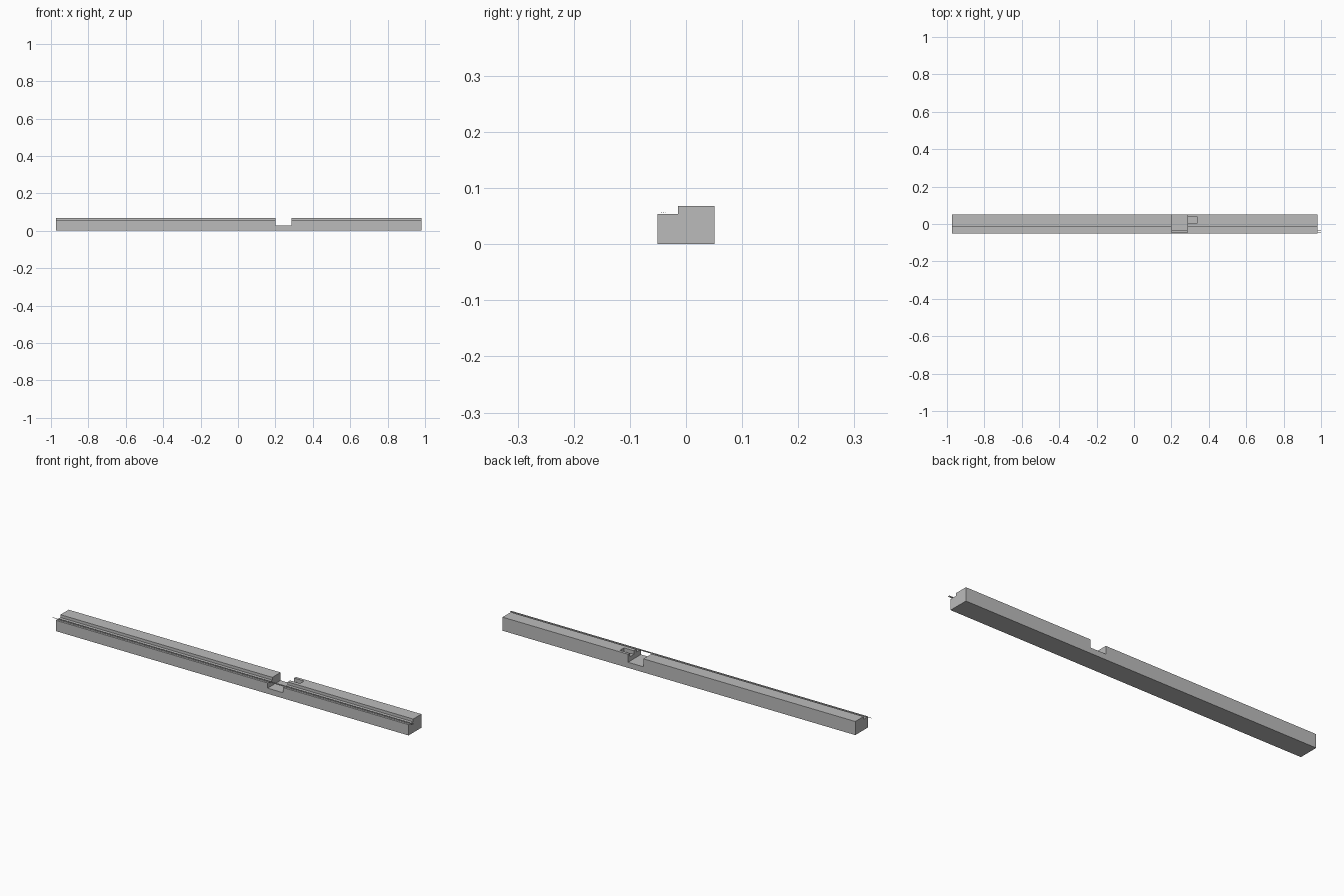
import bpy, bmesh

if "Cube" in bpy.data.objects:
    bpy.data.objects.remove(bpy.data.objects["Cube"])

grey = bpy.data.materials.new("plain grey")
grey.diffuse_color = (0.5, 0.5, 0.5, 1)
grey.use_nodes = True
grey.node_tree.nodes["Principled BSDF"].inputs["Base Color"].default_value = grey.diffuse_color


def prism(name, profile, x0, x1):
    """Extrude a (y, z) outline along x."""
    bm = bmesh.new()
    face = bm.faces.new([bm.verts.new((x0, y, z)) for y, z in profile])
    out = bmesh.ops.extrude_face_region(bm, geom=[face])
    verts = [g for g in out["geom"] if isinstance(g, bmesh.types.BMVert)]
    bmesh.ops.translate(bm, verts=verts, vec=(x1 - x0, 0, 0))
    bmesh.ops.recalc_face_normals(bm, faces=bm.faces)
    mesh = bpy.data.meshes.new(name)
    bm.to_mesh(mesh)
    bm.free()
    mesh.materials.append(grey)
    ob = bpy.data.objects.new(name, mesh)
    bpy.context.collection.objects.link(ob)
    return ob


def rect(y0, y1, z0, z1):
    return [(y0, z0), (y1, z0), (y1, z1), (y0, z1)]


# Long beam with a stepped front edge
beam = prism("beam", [(-.051, 0), (.051, 0), (.051, .068), (-.014, .068),
                      (-.014, .054), (-.051, .054)], -.973, .98)

# Cross notch and the small slot opening into it
cutters = [prism("notch_cutter", rect(-.1, .1, .028, .2), .2, .285),
           prism("slot_cutter", rect(.005, .037, .05, .2), .28, .34)]
for c in cutters:
    m = beam.modifiers.new(c.name, 'BOOLEAN')
    m.operation = 'DIFFERENCE'
    m.solver = 'EXACT'
    m.object = c
bpy.context.view_layer.update()
dg = bpy.context.evaluated_depsgraph_get()
beam_mesh = bpy.data.meshes.new_from_object(beam.evaluated_get(dg))
beam.modifiers.clear()
beam.data = beam_mesh
for c in cutters:
    bpy.data.objects.remove(c)

# Thin wires lying along the step, passing over the notch
r = .0008
for i, (y, x0) in enumerate([(-.044, -.97), (-.040, -1), (-.036, -.97)]):
    prism(f"wire_{i + 1}", rect(y - r, y + r, .057 - r, .057 + r), x0, 1)
